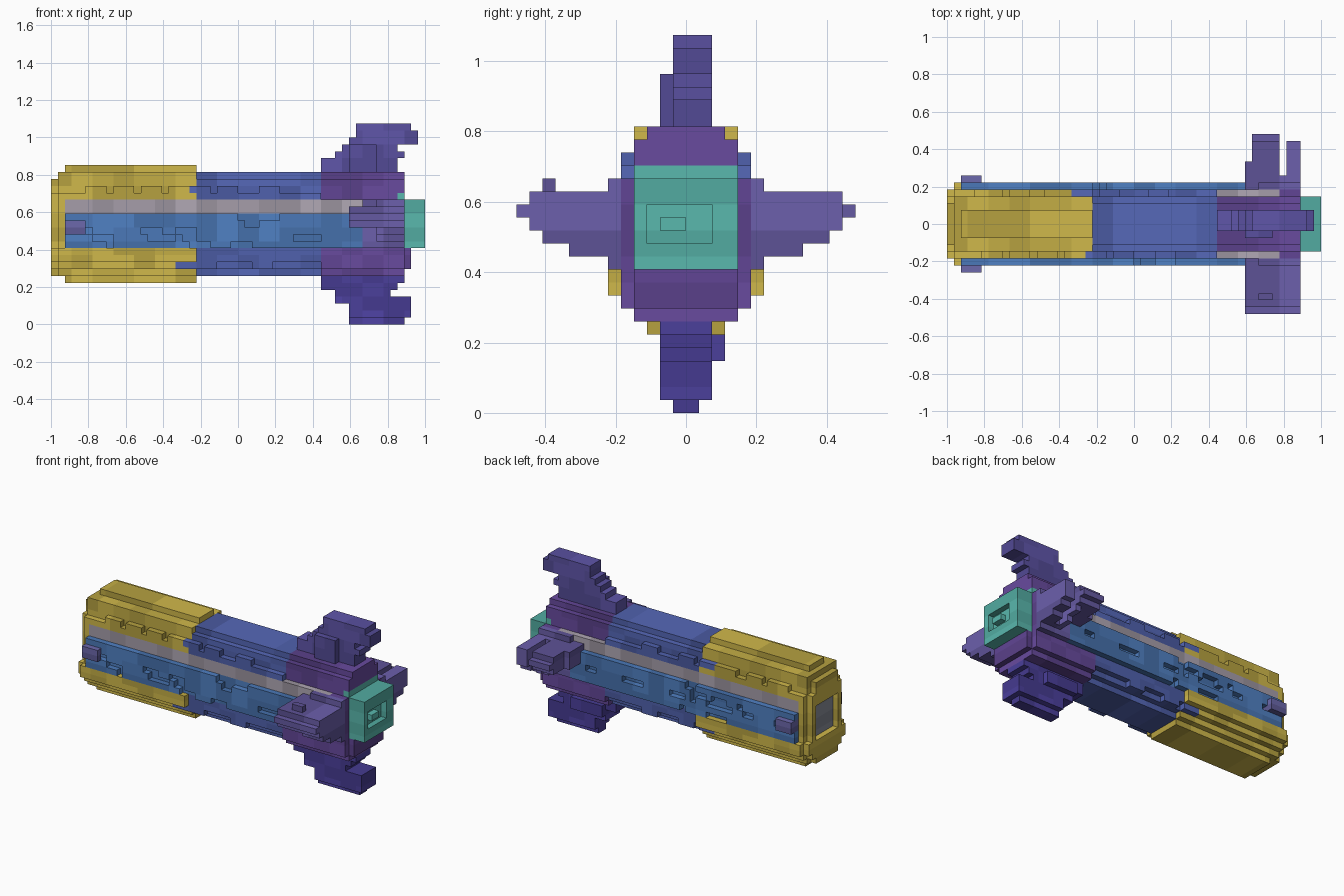
import bpy, bmesh, random
from mathutils import Vector

if "Cube" in bpy.data.objects:
    bpy.data.objects.remove(bpy.data.objects["Cube"])

random.seed(4)
S = 2 / 54          # block size
grid = {}           # (x, y, z) block -> part name


def box(part, x, y, z):
    """Fill half-open ranges of blocks."""
    for i in range(*x):
        for j in range(*y):
            for k in range(*z):
                grid[i, j, k] = part


def carve(x, y, z):
    for i in range(*x):
        for j in range(*y):
            for k in range(*z):
                grid.pop((i, j, k), None)


def hull(part, x, rows, shrink=0):
    """Extrude a cross-section given as {height row: half width}."""
    for k, w in rows.items():
        w -= shrink
        if w > 0:
            box(part, x, (-w, w), (k, k + 1))


# Hull cross-sections
mid = {7: 3, 8: 4, 9: 5, 10: 5, 11: 5, 12: 5, 13: 5, 14: 5, 15: 5, 16: 5,
       17: 5, 18: 5, 19: 4, 20: 4, 21: 3}
nose = {**mid, 6: 3, 7: 4, 8: 5, 9: 6, 10: 6, 21: 4, 22: 2}
tail = {**mid, 6: 2, 7: 4, 8: 5, 18: 4, 21: 3}

# Nose shell with a stepped front and shallow intake
hull("nose_shell", (-25, -6), nose)
hull("nose_shell", (-26, -25), {k: w for k, w in nose.items() if 7 <= k <= 21})
hull("nose_shell", (-27, -26), {k: w for k, w in nose.items() if 7 <= k <= 20}, 1)
carve((-27, -26), (-3, 3), (11, 17))
box("nose_intake", (-26, -25), (-3, 3), (11, 17))

# Middle and tail hull
hull("middle_hull", (-6, 12), mid)
hull("tail_hull", (12, 24), tail)
box("tail_hull", (24, 25), (-4, 4), (8, 11))

for s in (-1, 1):
    def side(part, x, w, z):
        """Fill a block range measured outward from the centre line."""
        y = (w[0], w[1]) if s > 0 else (-w[1], -w[0])
        box(part, x, y, z)
    # Side panels, rails and nose thrusters
    side("side_panel", (-25, 20), (4, 6), (11, 16))
    side("side_rail", (-25, 21), (4, 5), (16, 18))
    side("nose_thruster", (-25, -22), (5, 7), (13, 15))
    # Missing and raised panel blocks
    for _ in range(16):
        x, z = random.randrange(-24, 14), random.randrange(11, 16)
        n = random.randint(1, 4)
        carve((x, x + n), (5, 6) if s > 0 else (-6, -5), (z, z + 1))
    for _ in range(8):
        x = random.randrange(-23, 8)
        side("nose_shell" if x < -9 else "middle_hull", (x, x + 3), (4, 5), (19, 20))
        x = random.randrange(-23, 8)
        side("nose_shell" if x < -9 else "middle_hull", (x, x + 3), (4, 5), (8, 9))
    # Side fins, narrowing towards the tip, on a thicker root
    side("side_fin", (18, 24), (5, 6), (11, 18))
    for k, w in {12: 9, 13: 11, 14: 12, 15: 13, 16: 12}.items():
        start = 20 if k < 14 else 16
        side("side_fin", (start, 24), (5, w), (k, k + 1))
# Slot and swept corner in one side fin, small block on the other
carve((21, 22), (7, 13), (12, 17))
carve((22, 24), (12, 13), (14, 17))
carve((16, 17), (9, 13), (12, 17))
box("side_fin", (18, 20), (-11, -10), (17, 18))

# Top fin: row -> x range
for k, x in {22: (12, 23), 23: (12, 23), 24: (14, 24), 25: (15, 23),
             26: (16, 26), 27: (17, 26), 28: (17, 25)}.items():
    box("top_fin", x, (-1, 2), (k, k + 1))
box("top_fin", (16, 20), (-2, -1), (22, 26))

# Bottom fin
for k, x in {0: (16, 24), 1: (16, 25), 2: (16, 25), 3: (14, 25), 4: (14, 22),
             5: (12, 23), 6: (12, 24)}.items():
    y = (-1, 1) if k == 0 else (-2, 2)
    box("bottom_fin", x, y, (k, k + 1))
box("bottom_fin", (14, 20), (2, 3), (4, 6))

# Engine nozzle with a shallow recess
box("engine_nozzle", (23, 24), (-4, 4), (10, 19))
box("engine_nozzle", (24, 27), (-4, 4), (11, 18))
carve((26, 27), (-3, 2), (13, 16))
box("engine_nozzle", (26, 27), (-2, 0), (14, 15))

colours = {
    "nose_shell": (0.55, 0.42, 0.06), "nose_intake": (0.25, 0.27, 0.32),
    "middle_hull": (0.08, 0.12, 0.42), "tail_hull": (0.12, 0.06, 0.3),
    "side_panel": (0.07, 0.19, 0.48), "side_rail": (0.38, 0.34, 0.4),
    "nose_thruster": (0.13, 0.12, 0.36), "side_fin": (0.13, 0.1, 0.36),
    "top_fin": (0.1, 0.08, 0.35), "bottom_fin": (0.07, 0.05, 0.33),
    "engine_nozzle": (0.1, 0.48, 0.42),
}
# The four corners of each block face, keyed by its outward direction
faces = {
    (1, 0, 0): ((1, 0, 0), (1, 1, 0), (1, 1, 1), (1, 0, 1)),
    (-1, 0, 0): ((0, 0, 0), (0, 0, 1), (0, 1, 1), (0, 1, 0)),
    (0, 1, 0): ((0, 1, 0), (0, 1, 1), (1, 1, 1), (1, 1, 0)),
    (0, -1, 0): ((0, 0, 0), (1, 0, 0), (1, 0, 1), (0, 0, 1)),
    (0, 0, 1): ((0, 0, 1), (1, 0, 1), (1, 1, 1), (0, 1, 1)),
    (0, 0, -1): ((0, 0, 0), (0, 1, 0), (1, 1, 0), (1, 0, 0)),
}

# Turn each part into a mesh of its exposed block faces
for part, colour in colours.items():
    bm = bmesh.new()
    shade = {}
    for cell in [c for c, p in grid.items() if p == part]:
        tone = shade.setdefault((cell[0] // 3, cell[2] // 2), random.randrange(3))
        for d, corners in faces.items():
            if tuple(a + b for a, b in zip(cell, d)) not in grid:
                f = bm.faces.new([bm.verts.new((Vector(cell) + Vector(c)) * S) for c in corners])
                f.material_index = tone
    bmesh.ops.remove_doubles(bm, verts=bm.verts, dist=0.001)
    mesh = bpy.data.meshes.new(part)
    bm.to_mesh(mesh)
    bm.free()
    for n, t in enumerate((1, 0.85, 1.15)):
        mat = bpy.data.materials.new(f"{part}_{n}")
        mat.diffuse_color = (*(c * t for c in colour), 1)
        mat.use_nodes = True
        mat.node_tree.nodes["Principled BSDF"].inputs["Base Color"].default_value = mat.diffuse_color
        mesh.materials.append(mat)
    bpy.context.collection.objects.link(bpy.data.objects.new(part, mesh))
